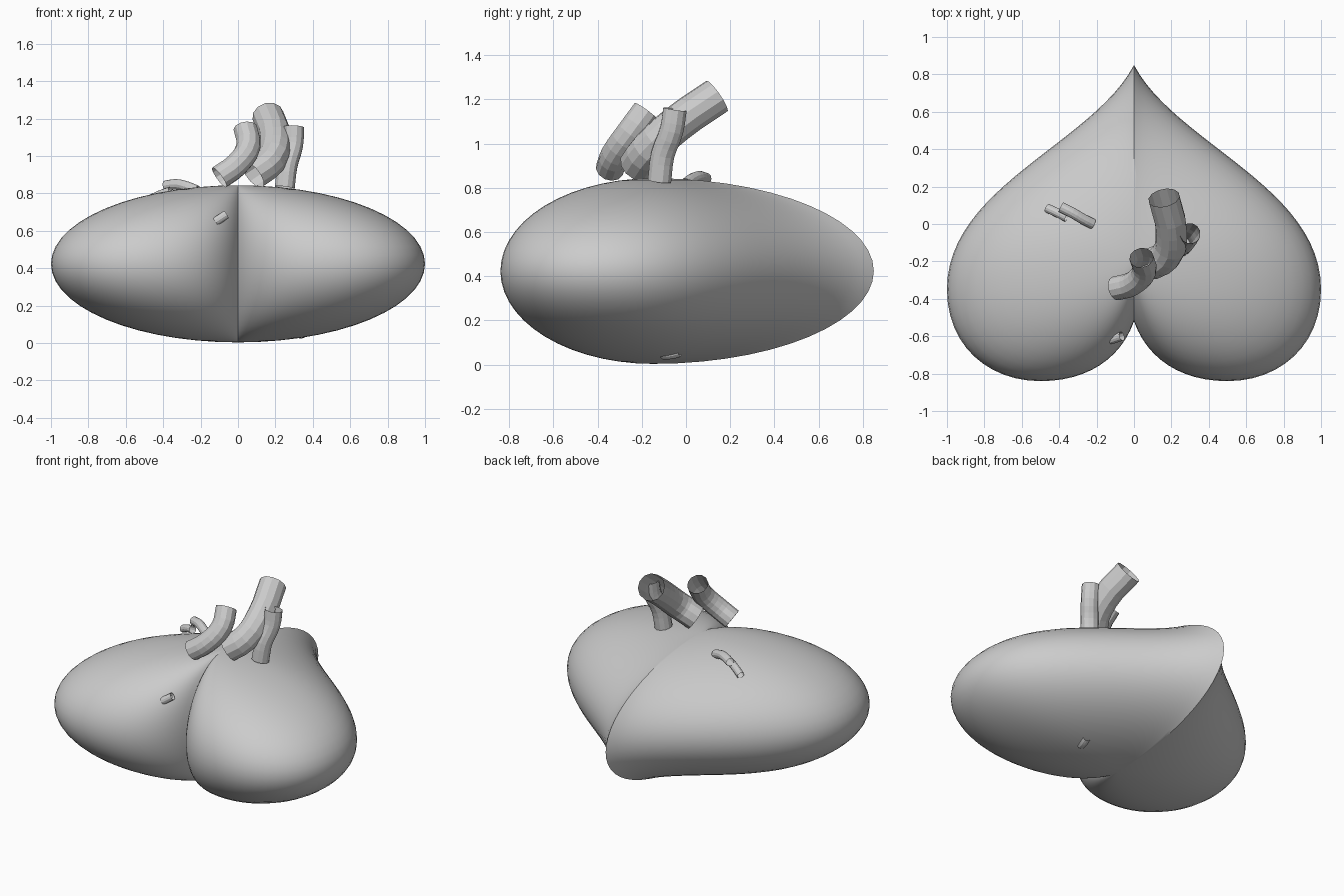
import bpy, bmesh, math
from mathutils import Vector
from mathutils.geometry import interpolate_bezier

if "Cube" in bpy.data.objects:
    bpy.data.objects.remove(bpy.data.objects["Cube"])


def heart_outline():
    # right half of the outline, from tip round the lobe to the notch
    segs = [((0, .85), (.22, .43), (1, .2), (1, -.35)),
            ((1, -.35), (1, -.65), (.78, -.84), (.5, -.84)),
            ((.5, -.84), (.25, -.84), (.07, -.72), (0, -.52))]
    half = []
    for s, n in zip(segs, (25, 13, 13)):
        pts = interpolate_bezier(*[Vector((x, y, 0)) for x, y in s], n)
        half += [(p.x, p.y) for p in pts[:-1]]
    half.append((0, -.52))
    return half + [(-x, y) for x, y in reversed(half[1:-1])]


def build_heart(cy=-.15, mid=.423, h=.42, layers=28):
    # outline shrinks towards the poles along an elliptical profile
    bm = bmesh.new()
    outline = heart_outline()
    n = len(outline)
    rings = []
    for i in range(1, layers):
        a = -math.pi / 2 + math.pi * i / layers
        s, z = math.cos(a), mid + h * math.sin(a)
        rings.append([bm.verts.new((x * s, cy + (y - cy) * s, z)) for x, y in outline])
    low = bm.verts.new((0, cy, mid - h))
    top = bm.verts.new((0, cy, mid + h))
    for j in range(n):
        k = (j + 1) % n
        bm.faces.new((low, rings[0][j], rings[0][k]))
        bm.faces.new((top, rings[-1][k], rings[-1][j]))
        for a, b in zip(rings, rings[1:]):
            bm.faces.new((a[j], b[j], b[k], a[k]))
    bmesh.ops.recalc_face_normals(bm, faces=bm.faces)
    me = bpy.data.meshes.new("heart_body")
    bm.to_mesh(me)
    bm.free()
    ob = bpy.data.objects.new("heart_body", me)
    bpy.context.collection.objects.link(ob)
    select(ob)
    bpy.ops.object.shade_smooth_by_angle(angle=math.radians(40))


def select(ob):
    bpy.ops.object.select_all(action='DESELECT')
    ob.select_set(True)
    bpy.context.view_layer.objects.active = ob


def tube(name, points, radius):
    # open, faceted 12-sided vessel along a short path
    cu = bpy.data.curves.new(name, 'CURVE')
    cu.dimensions = '3D'
    cu.bevel_depth = radius
    cu.bevel_resolution = 4
    cu.resolution_u = 3
    sp = cu.splines.new('BEZIER')
    sp.bezier_points.add(len(points) - 1)
    for bp, p in zip(sp.bezier_points, points):
        bp.co = p
        bp.handle_left_type = bp.handle_right_type = 'AUTO'
    ob = bpy.data.objects.new(name, cu)
    bpy.context.collection.objects.link(ob)
    select(ob)
    bpy.ops.object.convert(target='MESH')
    bpy.ops.object.shade_flat()


build_heart()

# large vessels on top
tube("main_artery", [(.08, -.22, .90), (.17, -.17, .97), (.2, -.04, 1.09), (.16, .14, 1.215)], .085)
tube("front_artery", [(-.10, -.345, .885), (-.01, -.32, .95), (.055, -.25, 1.05), (.04, -.18, 1.145)], .065)
tube("side_vein", [(.25, -.12, .83), (.265, -.105, .95), (.295, -.065, 1.06), (.30, -.05, 1.155)], .055)

# small vessel stubs
tube("upper_stub", [(-.39, .09, .84), (-.33, .06, .848), (-.27, .025, .835), (-.22, 0, .815)], .028)
tube("outer_stub", [(-.465, .085, .77), (-.41, .06, .795), (-.36, .035, .81)], .024)
tube("front_stub", [(-.125, -.62, .645), (-.095, -.61, .665), (-.065, -.6, .685)], .024)
tube("lower_stub", [(.33, -.11, .05), (.34, -.07, .05), (.35, -.03, .06)], .026)
